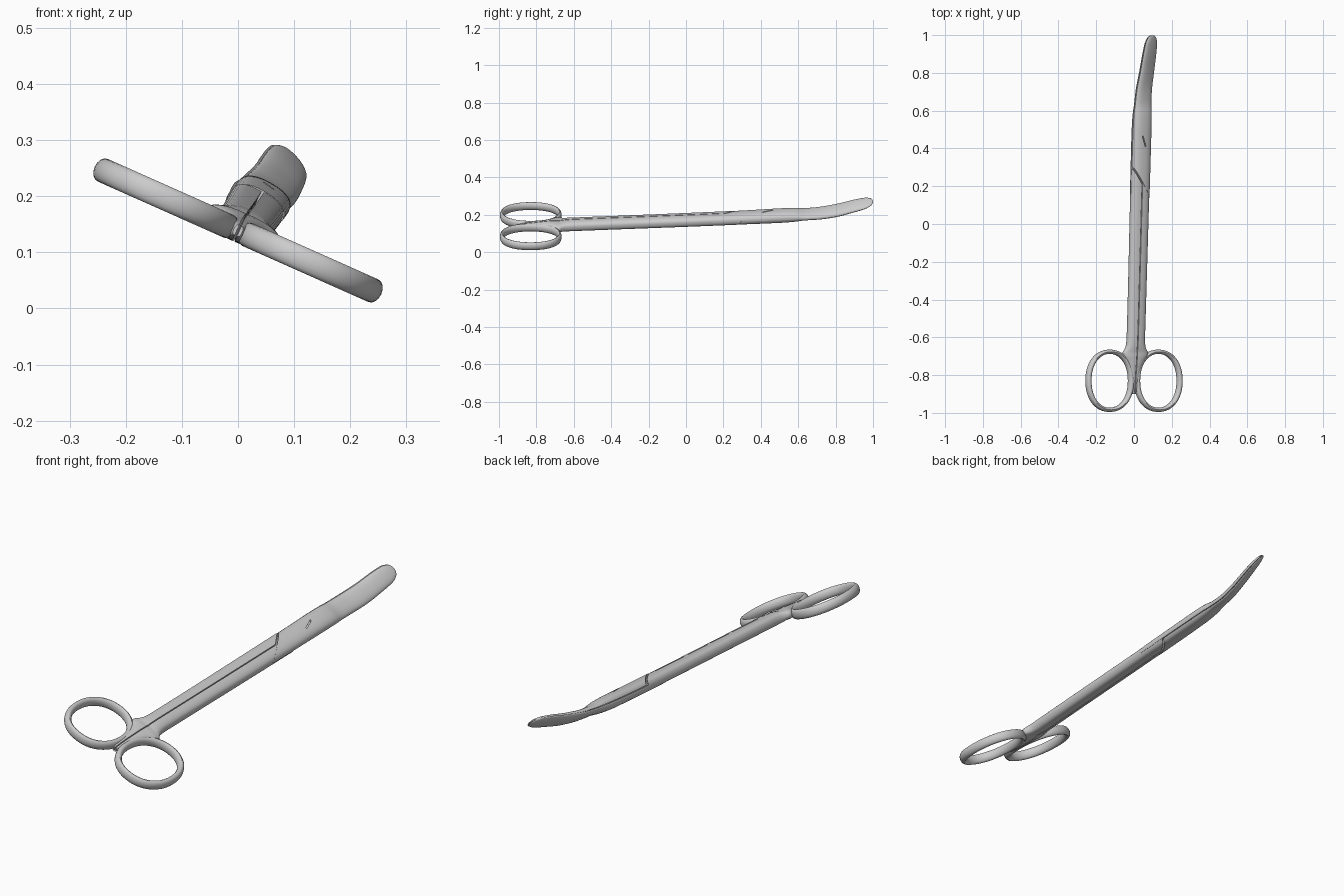
import bpy, bmesh
from math import sin, cos, pi, radians, copysign
from mathutils import Vector

if "Cube" in bpy.data.objects:
    bpy.data.objects.remove(bpy.data.objects["Cube"])

# centre line: y, x, z, roll in degrees
SPINE = [(-1.0, 0.0, .138, 24), (-.85, 0.0, .139, 24), (-.65, .008, .147, 24),
         (.25, .033, .183, 25), (.55, .042, .198, 29), (.7, .051, .207, 37),
         (.8, .066, .222, 43), (.9, .081, .247, 45), (1.0, .096, .271, 46)]
# half width and half thickness along y
SHANK = [(-.90, .006, .010), (-.85, .020, .018), (-.78, .030, .023), (-.73, .047, .026),
         (-.70, .066, .026), (-.68, .070, .024), (-.665, .060, .026), (-.64, .051, .028),
         (-.60, .048, .029), (.1, .050, .029), (.3, .051, .029)]
BLADE = [(.22, .052, .030), (.5, .053, .031), (.58, .052, .028), (.64, .049, .020),
         (.8, .047, .018), (.9, .045, .016), (.955, .041, .013), (.985, .029, .009),
         (.995, .018, .006), (.999, .005, .003)]


def sample(rows, y):
    """Smooth interpolation of a table."""
    y = min(max(y, rows[0][0]), rows[-1][0])
    i = max(k for k in range(len(rows) - 1) if rows[k][0] <= y)
    p, q = rows[i], rows[i + 1]
    h = q[0] - p[0]
    t = (y - p[0]) / h

    def slope(k, c):
        if k == 0 or k == len(rows) - 1:
            return (q[c] - p[c]) / h
        l, m, r = rows[k - 1], rows[k], rows[k + 1]
        d0, d1 = (m[c] - l[c]) / (m[0] - l[0]), (r[c] - m[c]) / (r[0] - m[0])
        return 0 if d0 * d1 <= 0 else 2 * d0 * d1 / (d0 + d1)
    return [p[c] * (1 + 2 * t) * (1 - t) ** 2 + q[c] * t * t * (3 - 2 * t)
            + h * (slope(i, c) * t * (1 - t) ** 2 + slope(i + 1, c) * t * t * (t - 1))
            for c in range(1, len(p))]


def place(u, y, n):
    """Local width / length / normal coordinates to world."""
    x, z, roll = sample(SPINE, y)
    r = radians(roll)
    return Vector((x + u * cos(r) + n * sin(r), y, z - u * sin(r) + n * cos(r)))


def loft(name, rings, closed=False):
    bm = bmesh.new()
    vs = [[bm.verts.new(p) for p in ring] for ring in rings]
    m = len(vs[0])
    for a, b in zip(vs, vs[1:] + vs[:1] if closed else vs[1:]):
        for j in range(m):
            bm.faces.new((a[j], a[(j + 1) % m], b[(j + 1) % m], b[j]))
    if not closed:
        bm.faces.new(vs[0])
        bm.faces.new(vs[-1])
    bmesh.ops.recalc_face_normals(bm, faces=bm.faces)
    me = bpy.data.meshes.new(name)
    bm.to_mesh(me)
    bm.free()
    ob = bpy.data.objects.new(name, me)
    bpy.context.collection.objects.link(ob)
    return ob


def smooth(ob):
    bpy.ops.object.select_all(action='DESELECT')
    ob.select_set(True)
    bpy.context.view_layer.objects.active = ob
    bpy.ops.object.shade_smooth_by_angle(angle=radians(35))


def half_oval(a, b, p, start, steps=18):
    out = []
    for k in range(steps + 1):
        t = start + pi * k / steps
        c, s = cos(t), sin(t)
        out.append((copysign(a * abs(c) ** (2 / p), c), copysign(b * abs(s) ** (2 / p), s)))
    return out


def steps(y0, y1, n):
    return [y0 + (y1 - y0) * k / n for k in range(n + 1)]


# shanks: half-round bars side by side, ending in a slanted shoulder
def shank(name, side):
    ys = steps(-.90, -.58, 40) + steps(-.5, .212, 16)
    rings = []
    for y in ys:
        a, b = sample(SHANK, y)
        w = max(0, (y - .1) / .112)
        rings.append([place(side * (u + .002), y + 1.6 * max(u, 0) * w, side * n)
                      for u, n in half_oval(a, b, 2.6, -pi / 2)])
    return loft(name, rings)


# blades: stacked layers, crossing at the lap joint, curving to a rounded tip
def blade(name, side):
    ys = steps(.22, .9, 40) + steps(.91, .98, 8) + steps(.983, .999, 8)
    rings = []
    for y in ys:
        a, b = sample(BLADE, y)
        w = max(0, 1 - (y - .22) / .14)
        rings.append([place(side * (u + .002), y - 1.6 * u * w, side * (n + .0008))
                      for u, n in half_oval(a, b, 2.4, 0)])
    return loft(name, rings)


# finger rings: oval loops with a rounded band section
def finger_ring(name, side):
    rings = []
    for k in range(72):
        t = 2 * pi * k / 72
        c, s = cos(t), sin(t)
        e = 2 / 2.15
        ring = []
        for j in range(16):
            f = 2 * pi * j / 16
            du, dn = cos(f), .022 * sin(f)
            u = side * .141 + (.123 + .0155 * du) * copysign(abs(c) ** e, c)
            y = -.83 + (.1535 + .0115 * du) * copysign(abs(s) ** e, s)
            p = place(u, -.85, dn)
            p.y = y
            ring.append(p)
        rings.append(ring)
    return loft(name, rings, True)


for label, side in (("right", 1), ("left", -1)):
    smooth(shank(label + "_shank", side))
    smooth(finger_ring(label + "_finger_ring", side))

upper = blade("upper_blade", 1)
lower = blade("lower_blade", -1)

# pivot screw slot cut into the upper blade
slot = loft("slot_cutter", [[place(u + d, y, n) for u, n in
                             ((-.003, .022), (.003, .022), (.003, .05), (-.003, .05))]
                            for y, d in ((.41, .012), (.465, -.008))])
slot.hide_render = True
slot.hide_viewport = True
cut = upper.modifiers.new("slot", 'BOOLEAN')
cut.operation = 'DIFFERENCE'
cut.object = slot
cut.solver = 'EXACT'
smooth(upper)
smooth(lower)
